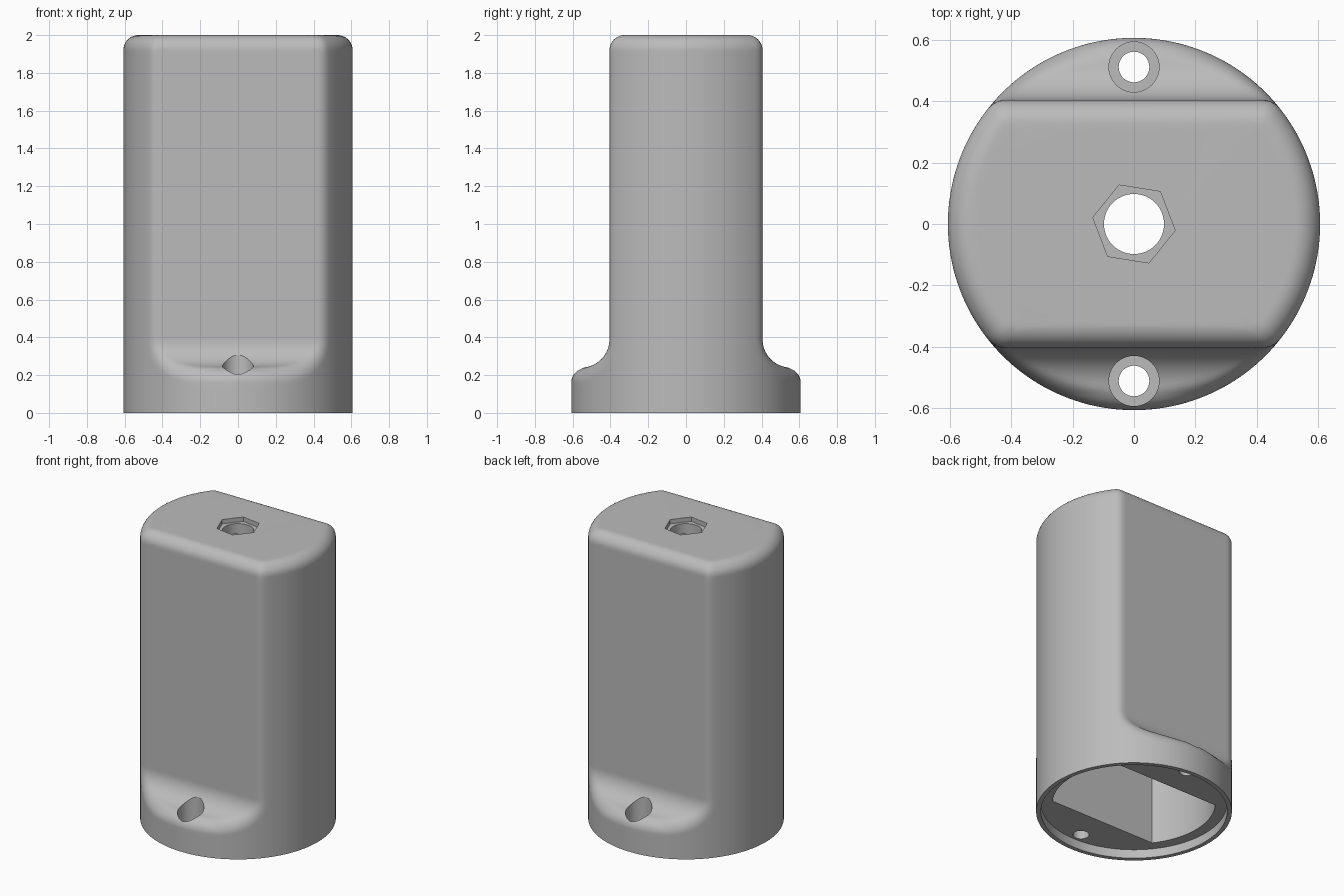
import bpy, bmesh, math

if "Cube" in bpy.data.objects:
    bpy.data.objects.remove(bpy.data.objects["Cube"])

R, H = 0.607, 2.0            # outer radius, height
FLAT, FLOOR = 0.405, 0.24    # half distance of flats, shoulder height
COVE, EDGE = 0.15, 0.08      # concave and convex fillet radii
SEG = 240


def round_max(a, b, c, r):
    """Filleted intersection of two distances whose normals have dot product c."""
    A, B = a + r, b + r
    c = min(c, 0.98)
    if A > c * B and B > c * A and max(A, B) > 0:
        return math.sqrt(max(0, (A * A + B * B - 2 * A * B * c) / (1 - c * c))) - r
    return max(A, B) - r


def body_distance(rho, s, z):
    """Round bar with two flats ending in coved shoulders; s = |sin(angle)|."""
    a, b = rho * s - FLAT, z - FLOOR
    ua, ub = max(COVE - a, 0), max(COVE - b, 0)
    length = math.hypot(ua, ub)
    g = max(COVE, min(a, b)) - length
    gy = ua / length if length > 1e-9 else 0.7
    side = round_max(rho - R, g, s * gy, EDGE)
    return round_max(side, z - H, 0, EDGE)


def surface(s, rho, z):
    """Point where the ray from the origin through (rho, z) leaves the body."""
    n = math.hypot(rho, z)
    dr, dz = rho / n, z / n
    lo, hi = 0.05, 2.6
    for _ in range(30):
        m = (lo + hi) / 2
        if body_distance(dr * m, s, dz * m) < 0:
            lo = m
        else:
            hi = m
    return dr * lo, dz * lo


# material
grey = bpy.data.materials.new("light_grey")
grey.diffuse_color = (0.5, 0.5, 0.5, 1)
grey.use_nodes = True
grey.node_tree.nodes["Principled BSDF"].inputs["Base Color"].default_value = grey.diffuse_color


def finish(bm, name):
    bmesh.ops.recalc_face_normals(bm, faces=bm.faces)
    me = bpy.data.meshes.new(name)
    bm.to_mesh(me)
    bm.free()
    me.materials.append(grey)
    ob = bpy.data.objects.new(name, me)
    bpy.context.collection.objects.link(ob)
    return ob


# outer body: rings of points from the bottom edge to the flat top
slopes = [0, 0.12, 0.22] + [0.26 + 0.018 * i for i in range(46)]
heights = [1.0, 1.5, 1.86] + [1.90 + 0.0125 * i for i in range(9)]
insets = [0.0125 * i for i in range(1, 9)] + [0.13]
rings = []
bm = bmesh.new()
for kind, values in (("slope", slopes), ("height", heights), ("inset", insets)):
    for v in values:
        ring = []
        for i in range(SEG):
            t = 2 * math.pi * i / SEG
            s = abs(math.sin(t))
            w = min(R, FLAT / max(s, 1e-6))
            target = {"slope": (1, v), "height": (w, v), "inset": (w - v, H)}[kind]
            rho, z = surface(s, *target)
            if kind == "inset" and v > 0.12:
                z = H
            ring.append(bm.verts.new((rho * math.cos(t), rho * math.sin(t), z)))
        rings.append(ring)
for lower, upper in zip(rings, rings[1:]):
    for i in range(SEG):
        j = (i + 1) % SEG
        bm.faces.new((lower[i], lower[j], upper[j], upper[i]))
bm.faces.new(rings[0][::-1])
bm.faces.new(rings[-1])
body = finish(bm, "housing_body")


def circle(r, n, x=0, y=0, turn=0):
    return [(x + r * math.cos(turn + 2 * math.pi * i / n),
             y + r * math.sin(turn + 2 * math.pi * i / n)) for i in range(n)]


def cut(name, outline, z0, z1):
    """Subtract a vertical prism from the body."""
    b = bmesh.new()
    lo = [b.verts.new((x, y, z0)) for x, y in outline]
    hi = [b.verts.new((x, y, z1)) for x, y in outline]
    b.faces.new(lo[::-1])
    b.faces.new(hi)
    for i in range(len(lo)):
        j = (i + 1) % len(lo)
        b.faces.new((lo[i], lo[j], hi[j], hi[i]))
    cutter = finish(b, name)
    cutter.hide_render = True
    mod = body.modifiers.new(name, 'BOOLEAN')
    mod.operation, mod.solver, mod.object = 'DIFFERENCE', 'EXACT', cutter
    bpy.context.view_layer.objects.active = body
    bpy.ops.object.modifier_apply(modifier=name)
    bpy.data.objects.remove(cutter)


# recess under the base and the deep cavity that follows the flats
cut("base_recess", circle(0.578, 128), -0.2, 0.06)
half = math.asin(0.305 / 0.505)
arc = [-half + 2 * half * i / 32 for i in range(33)]
cavity = [(0.505 * math.cos(a + k), 0.505 * math.sin(a + k)) for k in (0, math.pi) for a in arc]
cut("cavity", cavity, 0.03, 1.9)

# top hole with hexagonal nut seat
cut("top_hole", circle(0.098, 64), 1.8, 2.2)
cut("nut_seat", circle(0.136, 6, turn=math.radians(-9)), 1.97, 2.2)

# screw holes with counterbores in both shoulders
for side in (-1, 1):
    cut("screw_hole", circle(0.05, 48, 0, side * 0.512), 0.0, 0.6)
    cut("counterbore", circle(0.082, 48, 0, side * 0.512), 0.13, 0.6)

bpy.ops.object.select_all(action='DESELECT')
body.select_set(True)
bpy.context.view_layer.objects.active = body
bpy.ops.object.shade_smooth_by_angle(angle=math.radians(30))
